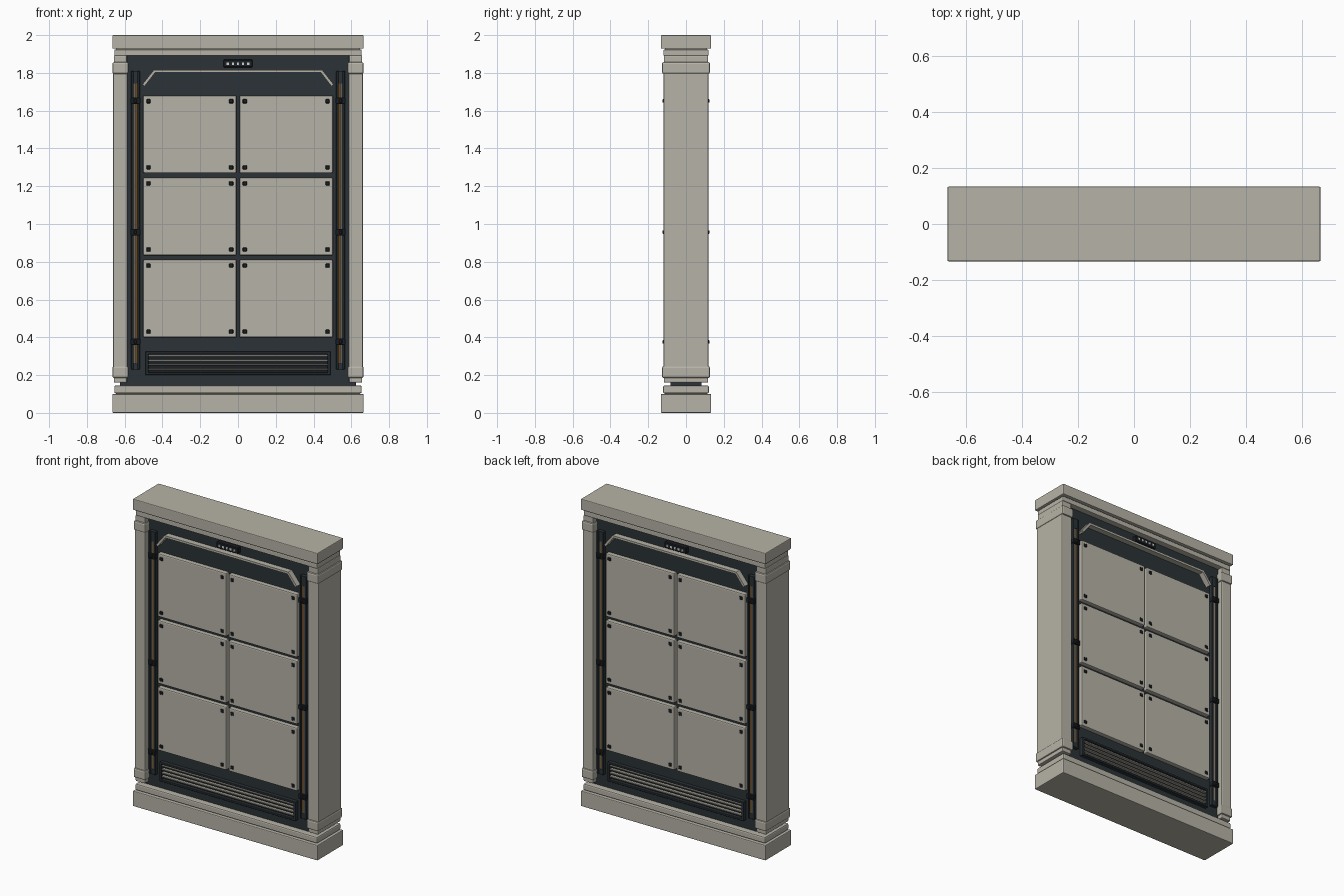
import bpy, bmesh
from mathutils import Matrix, Vector

if "Cube" in bpy.data.objects:
    bpy.data.objects.remove(bpy.data.objects["Cube"])


def material(name, rgb):
    m = bpy.data.materials.new(name)
    m.diffuse_color = (*rgb, 1)
    m.use_nodes = True
    m.node_tree.nodes["Principled BSDF"].inputs["Base Color"].default_value = m.diffuse_color
    return m


STONE = material("warm_grey", (0.47, 0.45, 0.385))
DARK = material("dark_metal", (0.024, 0.032, 0.038))
BLACK = material("black_metal", (0.012, 0.015, 0.018))
ORANGE = material("orange", (0.55, 0.25, 0.05))
LIGHT = material("light", (0.62, 0.66, 0.66))


def finish(name, bm, mat):
    bmesh.ops.recalc_face_normals(bm, faces=bm.faces)
    me = bpy.data.meshes.new(name)
    bm.to_mesh(me)
    bm.free()
    me.materials.append(mat)
    ob = bpy.data.objects.new(name, me)
    bpy.context.collection.objects.link(ob)
    return ob


def box(name, x, y, z, mat, bevel=0.0, seg=1):
    """Box from (min, max) pairs, with an optional edge bevel."""
    bm = bmesh.new()
    size = [abs(a[1] - a[0]) for a in (x, y, z)]
    mid = [(a[0] + a[1]) / 2 for a in (x, y, z)]
    bmesh.ops.create_cube(bm, size=1, matrix=Matrix.Translation(Vector(mid)) @ Matrix.Diagonal((*size, 1)))
    if bevel:
        bmesh.ops.bevel(bm, geom=bm.edges[:], offset=bevel, segments=seg, profile=0.5, affect='EDGES')
    return finish(name, bm, mat)


def tube(name, x, y, z, r, mat):
    bm = bmesh.new()
    bmesh.ops.create_cone(bm, cap_ends=True, segments=12, radius1=r, radius2=r, depth=z[1] - z[0],
                          matrix=Matrix.Translation((x, y, (z[0] + z[1]) / 2)))
    for f in bm.faces:
        f.smooth = len(f.verts) == 4
    return finish(name, bm, mat)


def prism(name, pts, y, mat):
    """Extrude an x-z outline between two depths."""
    bm = bmesh.new()
    face = bm.faces.new([bm.verts.new((px, y[0], pz)) for px, pz in pts])
    ext = bmesh.ops.extrude_face_region(bm, geom=[face])
    bmesh.ops.translate(bm, vec=(0, y[1] - y[0], 0), verts=[v for v in ext["geom"] if isinstance(v, bmesh.types.BMVert)])
    return finish(name, bm, mat)


def sym(v):
    return (-v, v)


# Stepped base and cornice
box("base_slab", sym(.665), sym(.133), (0, .10), STONE, .005, 2)
box("base_step", sym(.655), sym(.122), (.103, .145), STONE, .008, 2)
box("base_joint", sym(.645), sym(.11), (.09, .11), STONE)
box("cornice_slab", sym(.665), sym(.133), (1.928, 2), STONE, .005, 2)
box("cornice_step", sym(.655), sym(.12), (1.89, 1.924), STONE, .006, 2)
box("cornice_joint", sym(.645), sym(.11), (1.915, 1.935), STONE)

# Dark core slab between the pilasters
box("core", sym(.625), sym(.083), (.14, 1.895), DARK)

# Pilasters with collars
for sx in (-1, 1):
    def px(a, b):
        return tuple(sorted((sx * a, sx * b)))
    box("pilaster", px(.585, .662), sym(.119), (.24, 1.80), STONE, .006, 2)
    box("pilaster_foot_neck", px(.588, .657), sym(.117), (.16, .20), STONE, .005, 2)
    box("pilaster_head_neck", px(.588, .657), sym(.117), (1.84, 1.893), STONE, .005, 2)
    box("pilaster_foot_collar", px(.58, .665), sym(.127), (.185, .247), STONE, .009, 2)
    box("pilaster_head_collar", px(.58, .665), sym(.127), (1.795, 1.857), STONE, .009, 2)

# Everything below repeats on the front (-1) and back (1)
for s in (-1, 1):
    def dy(a, b):
        return tuple(sorted((s * a, s * b)))

    # Six cladding panels with corner bolts
    for cx in (-.255, .255):
        for cz in (.605, 1.04, 1.475):
            box("panel", (cx - .247, cx + .247), dy(.07, .111), (cz - .206, cz + .206), STONE, .007, 2)
            for bx in (-.219, .219):
                for bz in (-.175, .175):
                    box("panel_bolt", (cx + bx - .011, cx + bx + .011), dy(.105, .115),
                        (cz + bz - .011, cz + bz + .011), BLACK, .003)

    # Cable channels with a grey and an orange tube, held by clips
    for sx in (-1, 1):
        def cxr(a, b):
            return tuple(sorted((sx * a, sx * b)))
        box("channel_outer_rim", cxr(.553, .566), dy(.075, .108), (.23, 1.81), DARK, .002)
        box("channel_inner_rim", cxr(.520, .532), dy(.075, .108), (.23, 1.81), DARK, .002)
        for z0, z1 in ((.23, .265), (1.745, 1.81)):
            box("channel_end", cxr(.53, .556), dy(.075, .106), (z0, z1), DARK)
        tube("grey_tube", sx * .5475, s * .098, (.25, 1.76), .005, STONE)
        tube("orange_tube", sx * .5370, s * .098, (.25, 1.76), .005, ORANGE)
        for cz in (.376, .957, 1.652):
            box("tube_clip", cxr(.517, .569), dy(.09, .118), (cz - .017, cz + .017), BLACK, .003)
            box("clip_bolt", cxr(.534, .552), dy(.11, .125), (cz - .009, cz + .009), BLACK, .003)

    # Angled trim bar above the panels
    prism("top_trim", [(-.507, 1.738), (-.446, 1.815), (.446, 1.815), (.507, 1.738),
                       (.494, 1.730), (.439, 1.801), (-.439, 1.801), (-.494, 1.730)], dy(.08, .12), STONE)

    # Indicator box with five lamps
    box("indicator_box", sym(.078), dy(.08, .112), (1.829, 1.87), BLACK, .004)
    for i in range(-2, 3):
        box("indicator_lamp", (i * .027 - .006, i * .027 + .006), dy(.108, .115), (1.842, 1.856), LIGHT)

    # Louvred vent
    box("vent_back", sym(.48), dy(.08, .087), (.21, .315), BLACK)
    for z0 in (.20, .311):
        box("vent_rail", sym(.49), dy(.08, .108), (z0, z0 + .014), DARK, .002)
    for sx in (-1, 1):
        box("vent_post", tuple(sorted((sx * .475, sx * .49))), dy(.08, .108), (.20, .325), DARK, .002)
    for i in range(4):
        z = .232 + i * .0235
        box("vent_slat", sym(.476), dy(.083, .104), (z - .004, z + .004), STONE, .001)
